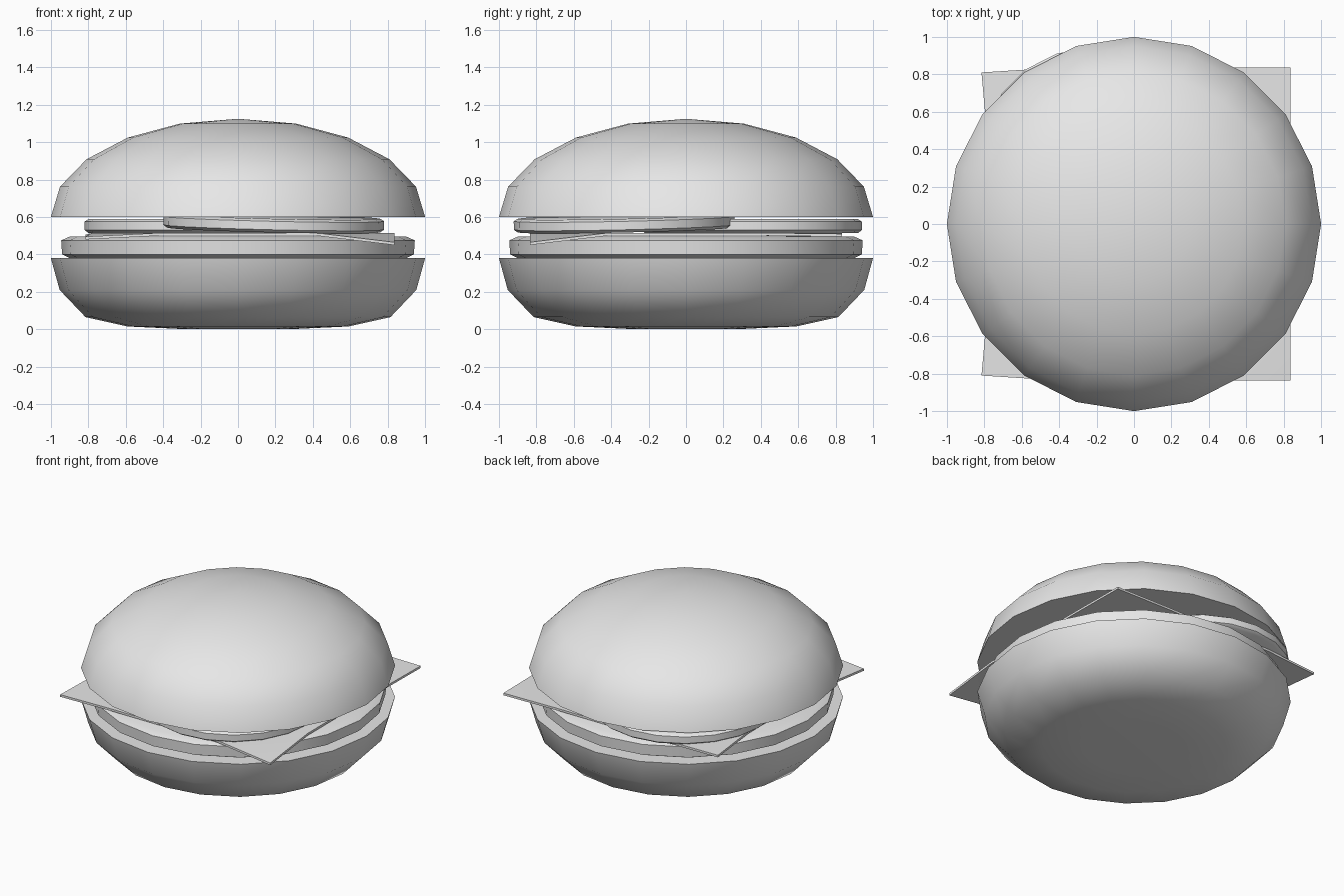
import bpy
import bmesh
from math import radians, sin, cos, tau
from mathutils import Matrix

SIDES = 20

cube = bpy.data.objects.get("Cube")
if cube:
    bpy.data.objects.remove(cube, do_unlink=True)

# Single plain colour
grey = bpy.data.materials.new("plain grey")
grey.use_nodes = True
colour = (0.8, 0.8, 0.8, 1)
grey.diffuse_color = colour
grey.node_tree.nodes["Principled BSDF"].inputs["Base Color"].default_value = colour


def finish(name, bm, angle=40):
    bmesh.ops.recalc_face_normals(bm, faces=bm.faces)
    mesh = bpy.data.meshes.new(name)
    bm.to_mesh(mesh)
    bm.free()
    mesh.materials.append(grey)
    obj = bpy.data.objects.new(name, mesh)
    bpy.context.collection.objects.link(obj)
    bpy.ops.object.select_all(action="DESELECT")
    obj.select_set(True)
    bpy.context.view_layer.objects.active = obj
    bpy.ops.object.shade_smooth_by_angle(angle=radians(angle))
    return obj


def lathe(name, profile, angle=40):
    """Turn a (radius, height) profile round the z axis."""
    bm = bmesh.new()
    verts = [bm.verts.new((r, 0, z)) for r, z in profile]
    edges = [bm.edges.new(pair) for pair in zip(verts, verts[1:])]
    bmesh.ops.spin(bm, geom=verts + edges, axis=(0, 0, 1), cent=(0, 0, 0),
                   angle=tau, steps=SIDES, use_merge=True)
    bmesh.ops.remove_doubles(bm, verts=bm.verts, dist=0.0005)
    return finish(name, bm, angle)


# Buns: a half ellipsoid above, a flattened one below
dome = [(cos(radians(a)), 0.6 + 0.525 * sin(radians(a))) for a in range(0, 91, 18)]
lathe("top_bun", [(0, 0.6)] + dome, 50)
lathe("bottom_bun", [(0, 0.01), (0.31, 0.002), (0.59, 0.015), (0.815, 0.065),
                     (0.953, 0.21), (1, 0.38), (0, 0.38)], 50)

# Patty with rounded rim
lathe("patty", [(0, 0.38), (0.9, 0.38), (0.94, 0.4), (0.945, 0.475),
                (0.9, 0.495), (0, 0.497)], 50)

# Cheese slice: a thin square whose corners bend down
droop = {(1, -1): 0.05, (-1, -1): 0.02, (1, 1): 0.005, (-1, 1): 0.01}
bm = bmesh.new()
bmesh.ops.create_grid(bm, x_segments=4, y_segments=4, size=0.835)
for v in bm.verts:
    x, y = v.co.x, v.co.y
    v.co.z = 0.515
    if abs(x) > 0.8 and abs(y) > 0.8:
        v.co.z -= droop[(1 if x > 0 else -1, 1 if y > 0 else -1)]
        if x < 0:
            v.co.x, v.co.y = -0.815, y * 0.97
    elif x < -0.8:
        v.co.x = -0.78
top = list(bm.faces)
low = bmesh.ops.extrude_face_region(bm, geom=top)["geom"]
bmesh.ops.translate(bm, vec=(0, 0, -0.015),
                    verts=[g for g in low if isinstance(g, bmesh.types.BMVert)])
finish("cheese_slice", bm, 30)

# Two overlapping tomato slices, the front one resting on the back one
slice_profile = [(0, 0), (0.57, 0), (0.59, 0.015), (0.59, 0.06), (0.57, 0.073), (0, 0.073)]
back = lathe("back_tomato_slice", slice_profile)
back.location = (-0.23, 0.35, 0.515)
front = lathe("front_tomato_slice", slice_profile)
front.matrix_world = (Matrix.Translation((0.19, -0.33, 0.53))
                      @ Matrix.Rotation(radians(1.3), 4, "X")
                      @ Matrix.Rotation(radians(1.3), 4, "Y"))
